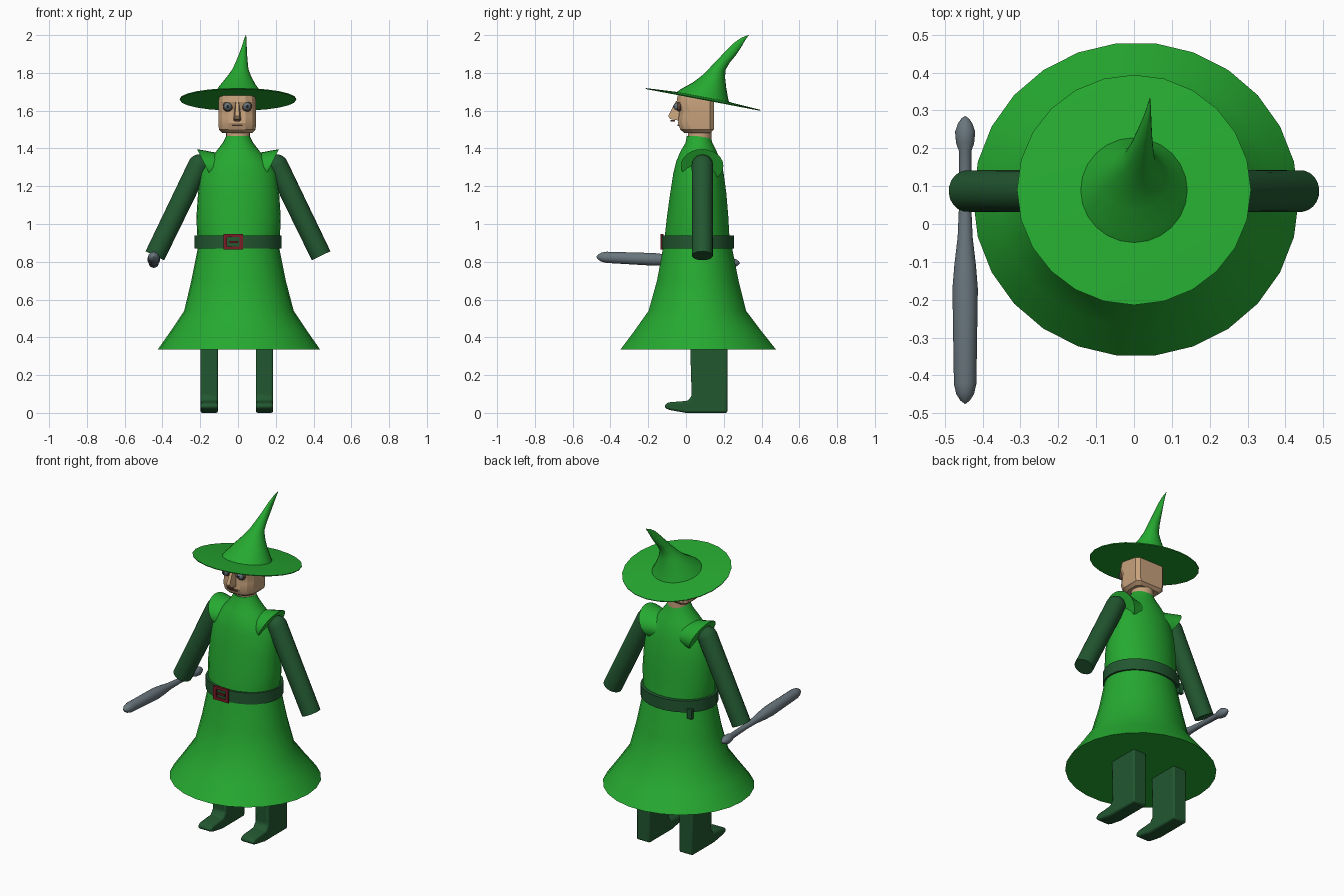
import bpy, bmesh, math
from mathutils import Vector


def material(name, rgb):
    m = bpy.data.materials.new(name)
    m.diffuse_color = (*rgb, 1)
    return m


GREEN = material("bright green", (0.019, 0.40, 0.030))
DARK = material("dark green", (0.016, 0.095, 0.030))
SKIN = material("skin", (0.57, 0.36, 0.20))
GREY = material("steel grey", (0.14, 0.18, 0.205))
RED = material("buckle red", (0.20, 0.012, 0.020))
BROWN = material("shadow brown", (0.12, 0.06, 0.035))
BLACK = material("pupil dark", (0.015, 0.018, 0.022))


def finish(name, bm, mat, angle=35):
    bmesh.ops.remove_doubles(bm, verts=bm.verts, dist=1e-5)
    bmesh.ops.recalc_face_normals(bm, faces=bm.faces)
    me = bpy.data.meshes.new(name)
    bm.to_mesh(me)
    bm.free()
    me.materials.append(mat)
    if angle:
        me.polygons.foreach_set("use_smooth", [True] * len(me.polygons))
        me.set_sharp_from_angle(angle=math.radians(angle))
    ob = bpy.data.objects.new(name, me)
    bpy.context.collection.objects.link(ob)
    return ob


def skin_rings(name, rings, mat, angle=35):
    """Join rings of points into a closed skin."""
    bm = bmesh.new()
    rows = [[bm.verts.new(p) for p in ring] for ring in rings]
    n = len(rows[0])
    for a, b in zip(rows, rows[1:]):
        for i in range(n):
            j = (i + 1) % n
            bm.faces.new((a[i], a[j], b[j], b[i]))
    bm.faces.new(rows[0][::-1])
    bm.faces.new(rows[-1])
    return finish(name, bm, mat, angle)


def oval(c, u, v, n):
    c, u, v = Vector(c), Vector(u), Vector(v)
    return [c + u * math.cos(2 * math.pi * i / n) + v * math.sin(2 * math.pi * i / n)
            for i in range(n)]


def stack(name, levels, mat, n=26, angle=35):
    """Levels are (x, z, half width, front y, back y, slope)."""
    rings = []
    for x, z, w, f, b, s in levels:
        h = (b - f) / 2
        rings.append(oval((x, (f + b) / 2, z), (w, 0, 0), (0, h, h * s), n))
    return skin_rings(name, rings, mat, angle)


def tube(name, start, end, profile, mat, n=20):
    """Round bar; profile is (distance fraction, radius)."""
    a, b = Vector(start), Vector(end)
    d = (b - a).normalized()
    u = d.orthogonal().normalized()
    v = d.cross(u)
    return skin_rings(name, [oval(a.lerp(b, t), u * r, v * r, n) for t, r in profile], mat)


def box(name, c, size, mat, bevel=0.0):
    bm = bmesh.new()
    bmesh.ops.create_cube(bm, size=1)
    for v in bm.verts:
        v.co = Vector(c) + Vector(p * s for p, s in zip(v.co, size))
    if bevel:
        bmesh.ops.bevel(bm, geom=bm.edges[:], offset=bevel, segments=1, affect='EDGES')
    return finish(name, bm, mat, 0)


def ball(name, c, r, mat, squash=1.0):
    bm = bmesh.new()
    bmesh.ops.create_uvsphere(bm, u_segments=14, v_segments=8, radius=r)
    for v in bm.verts:
        v.co = Vector(c) + Vector((v.co.x, v.co.y * squash, v.co.z))
    return finish(name, bm, mat, 60)


# Robe: flared skirt and body
stack("skirt", [(0.005, 0.335, 0.43, -0.35, 0.48, 0),
                (0.005, 0.435, 0.36, -0.275, 0.40, 0),
                (0.005, 0.54, 0.29, -0.20, 0.32, 0),
                (0.003, 0.70, 0.25, -0.155, 0.28, 0),
                (0.003, 0.90, 0.21, -0.118, 0.24, 0)], GREEN)
stack("robe_body", [(0.003, 0.88, 0.21, -0.118, 0.24, 0),
                    (0.003, 0.95, 0.22, -0.112, 0.23, 0),
                    (0.003, 1.04, 0.223, -0.102, 0.225, 0),
                    (0.003, 1.16, 0.215, -0.085, 0.215, 0),
                    (0.003, 1.27, 0.20, -0.068, 0.20, 0),
                    (0.003, 1.33, 0.165, -0.053, 0.185, 0),
                    (0.0, 1.385, 0.115, -0.03, 0.163, 0),
                    (0.0, 1.43, 0.08, -0.003, 0.14, 0),
                    (0.0, 1.465, 0.062, 0.004, 0.13, 0)], GREEN)

# Belt with buckle and hanging end
stack("belt", [(0, 0.87, 0.23, -0.128, 0.256, 0), (0, 0.94, 0.23, -0.128, 0.256, 0)], DARK)
for i, (dx, dz, w, h) in enumerate([(-0.042, 0, 0.018, 0.082), (0.042, 0, 0.018, 0.082),
                                    (0, 0.033, 0.10, 0.016), (0, -0.033, 0.10, 0.016)]):
    box(f"buckle_bar_{i + 1}", (-0.025 + dx, -0.127, 0.905 + dz), (w, 0.014, h), RED)
box("buckle_prong", (-0.022, -0.129, 0.905), (0.045, 0.012, 0.012), RED)
box("belt_end", (-0.17, 0.20, 0.865), (0.03, 0.02, 0.06), DARK)

# Shoulder caps and arms
for side, s in (("right", -1), ("left", 1)):
    skin_rings(f"{side}_shoulder_cap", [
        oval((0, 0.085, 1.295), (0, 0.085, 0), (0, 0, 0.07), 24),
        oval((s * 0.07, 0.085, 1.295), (0, 0.092, 0), (s * 0.012, 0, 0.076), 24),
        oval((s * 0.125, 0.085, 1.30), (0, 0.102, 0), (s * 0.03, 0, 0.085), 24),
        oval((s * 0.172, 0.085, 1.308), (0, 0.113, 0), (s * 0.044, 0, 0.088), 24)], GREEN)
    dome = [(0.095 * (1 - math.sin(a)), 0.057 * math.cos(a))
            for a in (math.pi / 2 * k / 5 for k in range(5, -1, -1))]
    tube(f"{side}_arm", (s * 0.183, 0.087, 1.362), (s * 0.44, 0.087, 0.832),
         dome + [(1, 0.055)], DARK)

# Wand held in the right hand
tube("wand", (-0.446, -0.475, 0.826), (-0.446, 0.285, 0.793),
     [(0, 0.001), (0.012, 0.013), (0.035, 0.024), (0.07, 0.030), (0.40, 0.034),
      (0.48, 0.029), (0.58, 0.020), (0.70, 0.016), (0.88, 0.017), (0.905, 0.024),
      (0.945, 0.027), (0.975, 0.019), (0.992, 0.010), (1, 0.001)], GREY)

# Legs with pointed shoes: side profile extruded across x
profile = [(0.22, 0.0), (0.22, 0.42), (0.02, 0.42), (0.03, 0.09), (0.01, 0.064),
           (-0.09, 0.056), (-0.112, 0.045), (-0.112, 0.025), (-0.085, 0.015), (0.0, 0.0)]
for side, x in (("right", -0.152), ("left", 0.14)):
    bm = bmesh.new()
    f = bm.faces.new([bm.verts.new((x - 0.046, y, z)) for y, z in profile])
    ext = bmesh.ops.extrude_face_region(bm, geom=[f])
    for v in ext["geom"]:
        if isinstance(v, bmesh.types.BMVert):
            v.co.x += 0.092
    leg = finish(f"{side}_leg", bm, DARK, 30)
    bev = leg.modifiers.new("soft edges", "BEVEL")
    bev.width, bev.segments, bev.limit_method = 0.012, 2, 'ANGLE'

# Neck and chamfered head
stack("neck", [(0, 1.42, 0.063, 0.01, 0.135, 0), (0, 1.51, 0.063, 0.01, 0.135, 0)], SKIN, 20)


def head_ring(z, w, f, b):
    half = [(0.045, f), (w * 0.8, f + 0.02), (w, f + 0.055), (w, b - 0.02), (w - 0.02, b)]
    pts = half + [(-x, y) for x, y in reversed(half)]
    return [(x - 0.004, y, z) for x, y in pts]


skin_rings("head", [head_ring(1.483, 0.08, -0.01, 0.13), head_ring(1.50, 0.097, -0.03, 0.147),
                    head_ring(1.535, 0.10, -0.042, 0.148), head_ring(1.57, 0.10, -0.038, 0.148),
                    head_ring(1.60, 0.10, -0.034, 0.148), head_ring(1.645, 0.10, -0.05, 0.148),
                    head_ring(1.68, 0.095, -0.045, 0.14)], SKIN, 25)

# Nose wedge, mouth and nostril shade
skin_rings("nose", [[(-0.026, -0.025, 1.545), (0.018, -0.025, 1.545),
                     (0.010, -0.085, 1.556), (-0.018, -0.085, 1.556)],
                    [(-0.024, -0.025, 1.57), (0.016, -0.025, 1.57),
                     (0.008, -0.094, 1.572), (-0.016, -0.094, 1.572)],
                    [(-0.014, -0.025, 1.65), (0.006, -0.025, 1.65),
                     (0.003, -0.054, 1.65), (-0.011, -0.054, 1.65)]], SKIN, 0)
box("nostrils", (-0.004, -0.07, 1.547), (0.030, 0.024, 0.008), BROWN)
box("mouth", (-0.004, -0.041, 1.522), (0.055, 0.008, 0.008), BROWN)

# Eyes
for side, s in (("right", -1), ("left", 1)):
    x = -0.003 + s * 0.051
    ball(f"{side}_eye_socket", (x, -0.036, 1.622), 0.027, BROWN, 0.55)
    ball(f"{side}_eye", (x, -0.045, 1.622), 0.021, GREY)
    ball(f"{side}_pupil", (x, -0.064, 1.622), 0.008, BLACK, 0.5)

# Hat: tilted brim and bent cone
TILT = -0.19
stack("hat_brim", [(0, 1.657, 0.308, -0.212, 0.392, TILT),
                   (0, 1.662, 0.309, -0.214, 0.394, TILT),
                   (0, 1.673, 0.146, -0.058, 0.23, TILT)], GREEN, 24)
stack("hat_cone", [(0, 1.665, 0.146, -0.058, 0.23, TILT),
                   (0, 1.692, 0.127, -0.025, 0.222, TILT),
                   (0, 1.735, 0.095, 0.035, 0.213, -0.15),
                   (0.006, 1.78, 0.064, 0.085, 0.207, -0.1),
                   (0.013, 1.82, 0.042, 0.123, 0.209, -0.1),
                   (0.02, 1.86, 0.031, 0.163, 0.232, -0.15),
                   (0.027, 1.90, 0.021, 0.203, 0.262, -0.3),
                   (0.034, 1.945, 0.012, 0.249, 0.291, -0.5),
                   (0.039, 1.98, 0.006, 0.292, 0.314, -0.5),
                   (0.042, 2.0, 0.001, 0.329, 0.333, 0)], GREEN, 24, 50)
